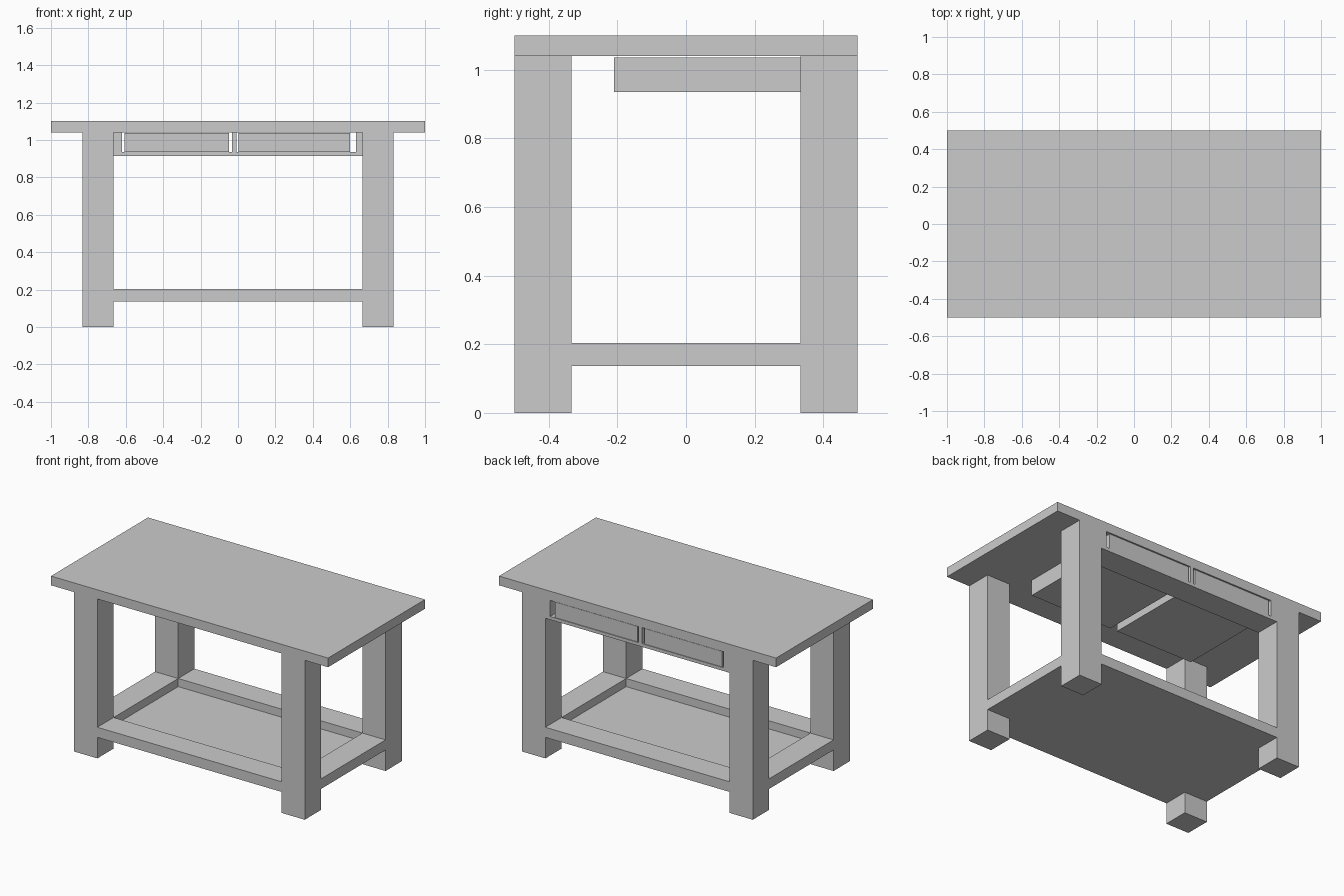
import bpy, bmesh
from mathutils import Matrix, Vector

if "Cube" in bpy.data.objects:
    bpy.data.objects.remove(bpy.data.objects["Cube"])


def boxes(name, spans):
    """One object made of boxes given as (x0, x1, y0, y1, z0, z1)."""
    bm = bmesh.new()
    for x0, x1, y0, y1, z0, z1 in spans:
        centre = Vector(((x0 + x1) / 2, (y0 + y1) / 2, (z0 + z1) / 2))
        size = Vector((x1 - x0, y1 - y0, z1 - z0))
        bmesh.ops.create_cube(bm, size=1, matrix=Matrix.Translation(centre) @ Matrix.Diagonal(size).to_4x4())
    mesh = bpy.data.meshes.new(name)
    bm.to_mesh(mesh)
    bm.free()
    obj = bpy.data.objects.new(name, mesh)
    bpy.context.collection.objects.link(obj)
    return obj


OX, IX = 0.832, 0.665    # outer and inner leg faces in x
OY, IY = 0.5, 0.333      # outer and inner leg faces in y
TOP, UNDER = 1.10, 1.04  # table top height and underside
S0, S1 = 0.137, 0.203    # lower shelf frame

# Table top
boxes("table_top", [(-1, 1, -OY, OY, UNDER, TOP)])

# Four square legs, mirrored from one
leg = boxes("legs", [(IX, OX, IY, OY, 0, UNDER)])
mirror = leg.modifiers.new("mirror", 'MIRROR')
mirror.use_axis = (True, True, False)

# Lower shelf: rails flush with the legs around a sunken panel
boxes("shelf_long_rails", [(-IX, IX, s * 0.4165 - 0.0835, s * 0.4165 + 0.0835, S0, S1) for s in (-1, 1)])
side = (IX + OX) / 2
half = (OX - IX) / 2
boxes("shelf_side_rails", [(s * side - half, s * side + half, -IY, IY, S0, S1) for s in (-1, 1)])
boxes("shelf_panel", [(-IX, IX, -IY, IY, S0, 0.15)])

# Back apron with two drawer openings: bottom strip and three uprights
A0, A1 = 0.914, 0.935
boxes("drawer_apron", [(-IX, IX, IY, OY, A0, A1)] + [
    (x0, x1, IY, OY, A1, UNDER) for x0, x1 in ((-IX, -0.62), (-0.032, -0.008), (0.63, IX))])

# Drawers running forward under the top
for name, x0, x1 in (("left_drawer", -0.607, -0.048), ("right_drawer", 0.003, 0.6)):
    boxes(name, [(x0, x1, -0.21, 0.495, A1, 1.036)])
